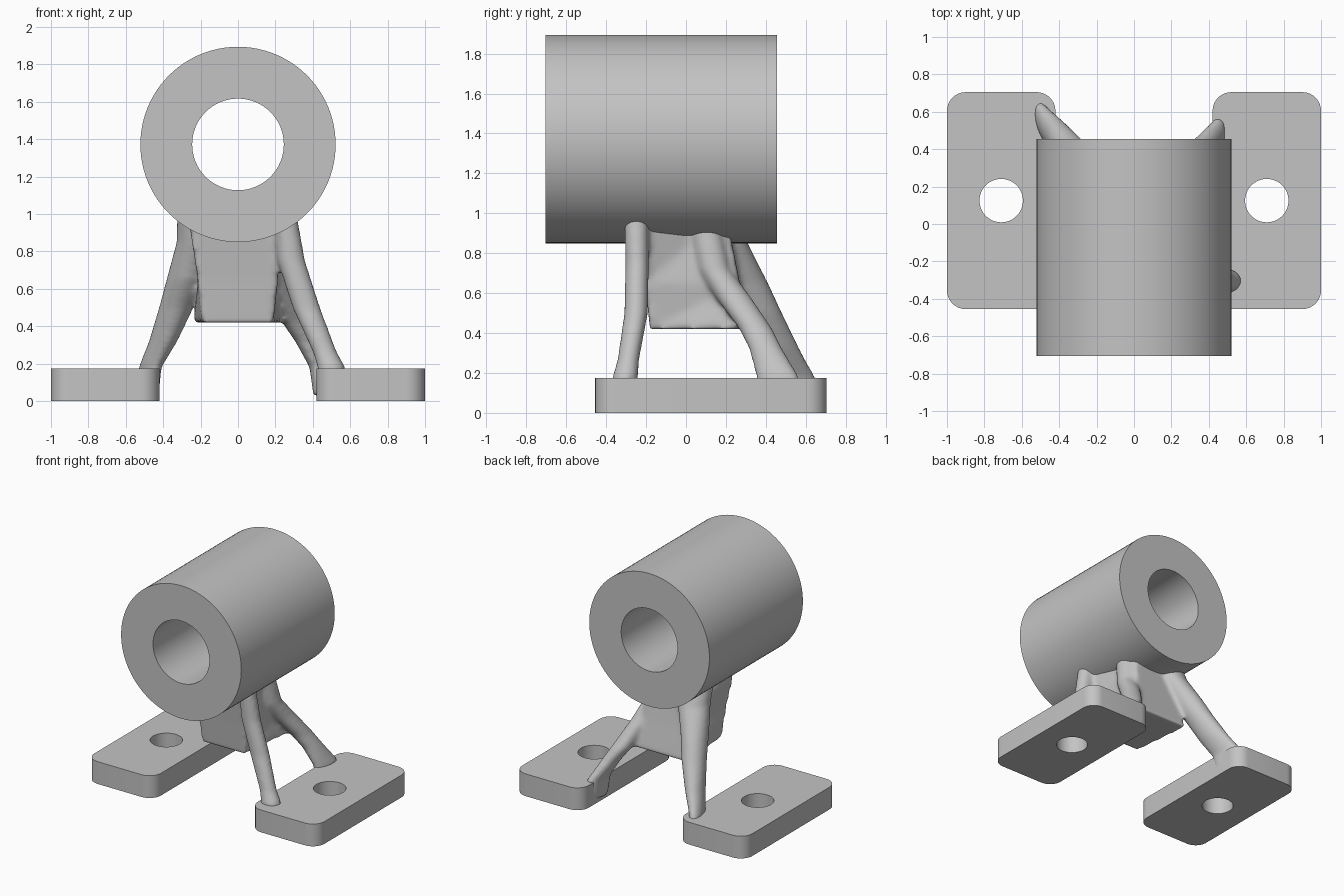
import bpy, bmesh, math

cube = bpy.data.objects.get("Cube")
if cube:
    bpy.data.objects.remove(cube, do_unlink=True)

steel = bpy.data.materials.new("plain grey")
steel.use_nodes = True
GREY = (0.55, 0.55, 0.55, 1)
steel.diffuse_color = GREY
steel.node_tree.nodes["Principled BSDF"].inputs["Base Color"].default_value = GREY


def select(obj):
    bpy.ops.object.select_all(action='DESELECT')
    obj.select_set(True)
    bpy.context.view_layer.objects.active = obj


def circle(r, n=64):
    return [(r * math.cos(math.tau * i / n), r * math.sin(math.tau * i / n))
            for i in range(n)]


def rounded_rect(w, d, r, n=8):
    pts = []
    for k, (sx, sy) in enumerate([(1, 1), (-1, 1), (-1, -1), (1, -1)]):
        for i in range(n + 1):
            a = math.pi / 2 * (k + i / n)
            pts.append((sx * (w / 2 - r) + r * math.cos(a),
                        sy * (d / 2 - r) + r * math.sin(a)))
    return pts


def extruded(name, outlines, depth, location, rotation=(0, 0, 0)):
    """Solid slab from an outer outline and hole outlines, centred in depth."""
    curve = bpy.data.curves.new(name, 'CURVE')
    curve.dimensions = '2D'
    curve.fill_mode = 'BOTH'
    curve.extrude = depth / 2
    for pts in outlines:
        spline = curve.splines.new('POLY')
        spline.points.add(len(pts) - 1)
        for p, (x, y) in zip(spline.points, pts):
            p.co = (x, y, 0, 1)
        spline.use_cyclic_u = True
    obj = bpy.data.objects.new(name, curve)
    bpy.context.collection.objects.link(obj)
    obj.location, obj.rotation_euler = location, rotation
    select(obj)
    bpy.ops.object.convert(target='MESH')
    obj = bpy.context.object
    obj.data.materials.clear()
    obj.data.materials.append(steel)
    bpy.ops.object.shade_smooth_by_angle(angle=math.radians(30))


# Bearing tube along y
extruded("bearing_tube", [circle(0.522, 96), circle(0.245)], 1.16,
         (0, -0.125, 1.372), (math.pi / 2, 0, 0))

# Mounting plates with bolt holes
for side, label in ((1, "left"), (-1, "right")):
    extruded(label + "_mounting_plate",
             [rounded_rect(0.58, 1.16, 0.1), circle(0.116)], 0.175,
             (side * 0.71, 0.125, 0.0875))


# Support frame: core block and three legs blended into one organic body
def loft(bm, rings):
    loops = [[bm.verts.new(p) for p in ring] for ring in rings]
    n = len(loops[0])
    for a, b in zip(loops, loops[1:]):
        for i in range(n):
            j = (i + 1) % n
            bm.faces.new((a[i], a[j], b[j], b[i]))
    bm.faces.new(loops[0][::-1])
    bm.faces.new(loops[-1])


def oval(z, x, y, rx, ry, turn):
    c, s = math.cos(math.radians(turn)), math.sin(math.radians(turn))
    return [(x + c * rx * u - s * ry * v, y + s * rx * u + c * ry * v, z)
            for u, v in circle(1, 20)]


def slab(z, front, front_half, back, back_half):
    return [(-front_half, front, z), (front_half, front, z),
            (back_half, back, z), (-back_half, back, z)]


# Leg sections from the foot up: height, x, y, half width, half depth
FRONT_LEG = [(0.03, 0.49, -0.31, 0.06, 0.06), (0.18, 0.50, -0.305, 0.075, 0.065),
             (0.26, 0.465, -0.29, 0.065, 0.055), (0.50, 0.365, -0.25, 0.075, 0.06),
             (0.75, 0.285, -0.245, 0.075, 0.06), (1.0, 0.255, -0.25, 0.06, 0.06)]
LEFT_LEG = [(0.03, 0.45, 0.47, 0.045, 0.11), (0.18, 0.435, 0.46, 0.05, 0.11),
            (0.32, 0.365, 0.40, 0.06, 0.085), (0.42, 0.305, 0.35, 0.07, 0.085),
            (0.59, 0.23, 0.23, 0.07, 0.09), (0.72, 0.19, 0.14, 0.07, 0.08),
            (1.0, 0.15, 0.08, 0.07, 0.08)]
RIGHT_LEG = [(0.03, -0.48, 0.54, 0.045, 0.12), (0.18, -0.47, 0.53, 0.05, 0.125),
             (0.32, -0.40, 0.455, 0.07, 0.12), (0.50, -0.33, 0.37, 0.09, 0.115),
             (0.65, -0.28, 0.29, 0.10, 0.125), (0.85, -0.21, 0.20, 0.12, 0.11),
             (1.0, -0.20, 0.15, 0.13, 0.10)]

bm = bmesh.new()
loft(bm, [slab(0.42, -0.18, 0.19, 0.32, 0.24), slab(0.65, -0.205, 0.215, 0.27, 0.20),
          slab(1.0, -0.25, 0.27, 0.20, 0.16)])
for leg, turn in ((FRONT_LEG, 0), (LEFT_LEG, -10), (RIGHT_LEG, 18)):
    loft(bm, [oval(*section, turn) for section in leg])
bmesh.ops.recalc_face_normals(bm, faces=bm.faces)
mesh = bpy.data.meshes.new("support_frame")
bm.to_mesh(mesh)
bm.free()
mesh.materials.append(steel)
frame = bpy.data.objects.new("support_frame", mesh)
bpy.context.collection.objects.link(frame)

remesh = frame.modifiers.new("blend", 'REMESH')
remesh.mode = 'VOXEL'
remesh.voxel_size = 0.015
smooth = frame.modifiers.new("soften", 'SMOOTH')
smooth.factor = 0.5
smooth.iterations = 10
select(frame)
for name in ("blend", "soften"):
    bpy.ops.object.modifier_apply(modifier=name)
bpy.ops.object.shade_smooth()
